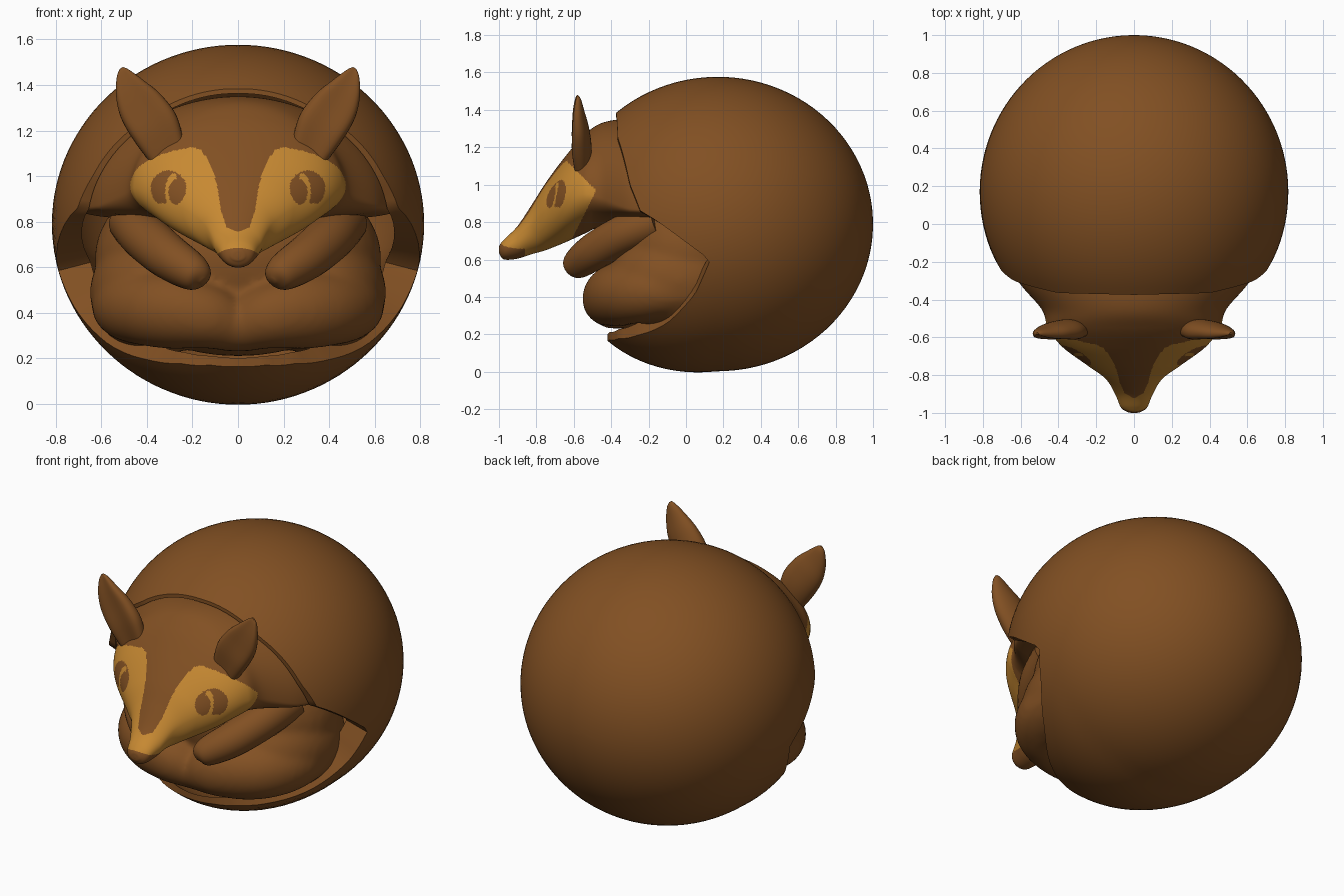
import bpy, bmesh, math
from mathutils import Vector

if "Cube" in bpy.data.objects:
    bpy.data.objects.remove(bpy.data.objects["Cube"])


def material(name, rgb):
    m = bpy.data.materials.new(name)
    m.diffuse_color = (*rgb, 1)
    m.use_nodes = True
    m.node_tree.nodes["Principled BSDF"].inputs["Base Color"].default_value = m.diffuse_color
    return m


BROWN = material("brown", (0.222, 0.08, 0.0165))
TAN = material("tan", (0.57, 0.25, 0.032))


def finish(name, bm, mats=(BROWN,), rule=None):
    bmesh.ops.recalc_face_normals(bm, faces=bm.faces)
    if rule:
        for f in bm.faces:
            f.material_index = rule(f.calc_center_median())
    me = bpy.data.meshes.new(name)
    bm.to_mesh(me)
    bm.free()
    for m in mats:
        me.materials.append(m)
    ob = bpy.data.objects.new(name, me)
    bpy.context.collection.objects.link(ob)
    bpy.ops.object.select_all(action='DESELECT')
    ob.select_set(True)
    bpy.context.view_layer.objects.active = ob
    bpy.ops.object.shade_smooth_by_angle(angle=math.radians(45))
    return ob


def loft(name, rings, **kw):
    bm = bmesh.new()
    rows = [[bm.verts.new(p) for p in r] for r in rings]
    n = len(rows[0])
    for a, b in zip(rows, rows[1:]):
        for i in range(n):
            j = (i + 1) % n
            bm.faces.new((a[i], a[j], b[j], b[i]))
    bm.faces.new(rows[0])
    bm.faces.new(rows[-1])
    return finish(name, bm, **kw)


def linear(keys, t):
    for a, b in zip(keys, keys[1:]):
        if t <= b[0]:
            f = (t - a[0]) / (b[0] - a[0])
            return [u + (v - u) * f for u, v in zip(a, b)]
    return list(keys[-1])


def spline(keys, steps):
    """Smooth interpolation through the keys, steps per segment."""
    out = []
    for i in range(len(keys) - 1):
        p0, p1 = keys[max(i - 1, 0)], keys[i]
        p2, p3 = keys[i + 1], keys[min(i + 2, len(keys) - 1)]
        for s in range(steps):
            t = s / steps
            out.append([0.5 * (2 * b + (c - a) * t + (2 * a - 5 * b + 4 * c - d) * t * t
                               + (3 * b - a - 3 * c + d) * t ** 3)
                        for a, b, c, d in zip(p0, p1, p2, p3)])
    out.append(list(keys[-1]))
    return out


def ellipsoid(name, c, r):
    bm = bmesh.new()
    bmesh.ops.create_uvsphere(bm, u_segments=40, v_segments=24, radius=1)
    for v in bm.verts:
        v.co = Vector([c[i] + r[i] * v.co[i] for i in range(3)])
    return finish(name, bm)


def limb(name, keys, side=1):
    """Round tube through (x, y, z, radius) keys."""
    pts = spline(keys, 6)
    rings = []
    for i, (x, y, z, r) in enumerate(pts):
        a, b = pts[max(i - 1, 0)], pts[min(i + 1, len(pts) - 1)]
        d = (Vector(b[:3]) - Vector(a[:3])).normalized()
        u = d.cross(Vector((0, 0, 1))).normalized()
        v = d.cross(u)
        ring = []
        for k in range(28):
            t = 2 * math.pi * k / 28
            p = Vector((x, y, z)) + r * (math.cos(t) * u + math.sin(t) * v)
            ring.append((p.x * side, p.y, p.z))
        rings.append(ring)
    return loft(name, rings)


# Shell: ball with a notched front opening. Keys: angle from top, rim y, inner scale
RIM = [(0, -.375, .965), (40, -.365, .965), (71, -.30, .96), (84, -.245, .93), (104, .13, .82),
       (118, .05, .83), (133, -.1, .86), (145, -.26, .89), (156, -.36, .92),
       (168, -.41, .935), (180, -.42, .94)]


def shell_point(phi, f, inner):
    _, rim_y, k = linear(RIM, abs(phi))
    t0 = math.acos(-(rim_y - .17) / .83)
    t = t0 + (math.pi - .02 - t0) * f
    a = math.radians(phi)
    k = k if inner else 1
    x = .817 * math.sin(t) * math.sin(a)
    z = .787 * math.sin(t) * math.cos(a) - .1 * max(0, -math.cos(a)) * max(0, math.cos(t))
    y = -.83 * math.cos(t)
    if inner:
        y *= 1 - (1 - k) * f
    return (x * k, .17 + y, .79 + z * k)


angles = [-180 + 360 * i / 120 for i in range(120)]
rows = [[shell_point(p, 1 - i / 36, False) for p in angles] for i in range(37)]
rows += [[shell_point(p, i / 20, True) for p in angles] for i in range(21)]
loft("shell", rows)

# Head: slices along y. Keys: y, bottom, widest height, top, half width
HEAD = [(-.12, .80, .87, 1.32, .70), (-.3, .81, .88, 1.35, .615), (-.45, .78, .93, 1.33, .49),
        (-.55, .735, .95, 1.26, .455), (-.65, .69, .92, 1.145, .38), (-.75, .65, .86, 1.01, .245),
        (-.82, .63, .79, .90, .15), (-.9, .605, .70, .78, .10), (-.97, .60, .66, .71, .07),
        (-.995, .625, .65, .68, .035), (-1.0, .64, .65, .66, .01)]
STRIPE = [(.5, 0), (.755, 0), (.775, .05), (.85, .075), (.95, .09), (1.03, .11), (1.08, .135),
          (1.115, .165), (1.15, .25)]


def face_colour(p):
    x, y, z = abs(p.x), p.y, p.z
    if y < -.86 and (x / .105) ** 2 + ((z - .63) / .055) ** 2 < 1:      # nose
        return 0
    back = -.48 - (.5 * (.97 - z) if z < .97 else z - .97)
    if y > back or z > 1.145 - 2.4 * (x - .26) ** 2 or x < linear(STRIPE, z)[1]:
        return 0
    # eye patch, with a tan crescent beside the pupil
    pupil = math.hypot((x - .275) / .03, (z - .93) / .055)
    if pupil < 1:
        return 0
    if math.hypot((x - .305) / .078, (z - .945) / .08) < 1:
        return 1 if z < .88 or (pupil < 1.5 and x > .27) else 0
    return 1


rings = []
for y, bot, mid, top, w in spline(HEAD, 26):
    square = .6 + .4 * min(1, max(0, (-.3 - y) / .2))      # flatter underside at the neck
    ring = []
    for k in range(240):
        t = 2 * math.pi * k / 240
        s = math.sin(t)
        dz = (top - mid) * s if s > 0 else -(mid - bot) * abs(s) ** square
        ring.append((w * math.cos(t), y, mid + dz))
    rings.append(ring)
loft("head", rings, mats=(BROWN, TAN), rule=face_colour)

# Ears: leaf with a shallow cup in front. Keys: x, y, z, half width, half thickness
EAR = [(.30, -.56, 1.08, .08, .05), (.36, -.57, 1.205, .108, .065), (.425, -.575, 1.305, .102, .055),
       (.475, -.58, 1.385, .07, .038), (.505, -.58, 1.45, .032, .02), (.512, -.58, 1.475, .008, .006)]
lumps = []
for side, label in ((-1, "left"), (1, "right")):
    rings = []
    for x, y, z, w, th in spline(EAR, 6):
        ring = []
        for k in range(32):
            t = 2 * math.pi * k / 32
            c, s = math.cos(t), math.sin(t)
            dy = th * s * (1 if s > 0 else 1.15 - .6 * s * s)
            ring.append((side * (x + .855 * w * c), y + dy, z - .52 * w * c))
        rings.append(ring)
    loft(label + "_ear", rings)

    # Front leg and hind thigh
    limb(label + "_front_leg", [(.47, -.15, .80, .10), (.41, -.33, .735, .105), (.31, -.48, .65, .10),
                                (.21, -.57, .585, .085), (.165, -.605, .555, .06),
                                (.15, -.62, .54, .015)], side)
    lumps.append(ellipsoid(label + "_thigh", (side * .35, -.03, .49), (.30, .38, .275)))

# Hind feet meeting in the middle, belly and curled tail tip
FOOT = [(.54, .05, .43, .10), (.49, -.16, .43, .15), (.40, -.30, .42, .165), (.27, -.37, .41, .17),
        (.14, -.41, .385, .145)]
lumps.append(limb("hind_feet", FOOT + [(0, -.39, .35, .12)]
                  + [(-x, y, z, r) for x, y, z, r in FOOT[::-1]]))
lumps.append(ellipsoid("tail_tip", (0, -.34, .35), (.24, .16, .12)))
body = ellipsoid("belly_and_hind_legs", (0, .01, .64), (.63, .46, .43))

# Blend the lower body into one soft mass
for ob in lumps:
    ob.select_set(True)
body.select_set(True)
bpy.context.view_layer.objects.active = body
bpy.ops.object.join()
remesh = body.modifiers.new("blend", 'REMESH')
remesh.mode = 'VOXEL'
remesh.voxel_size = .018
remesh.use_smooth_shade = True
soften = body.modifiers.new("soften", 'SMOOTH')
soften.factor = .5
soften.iterations = 10
